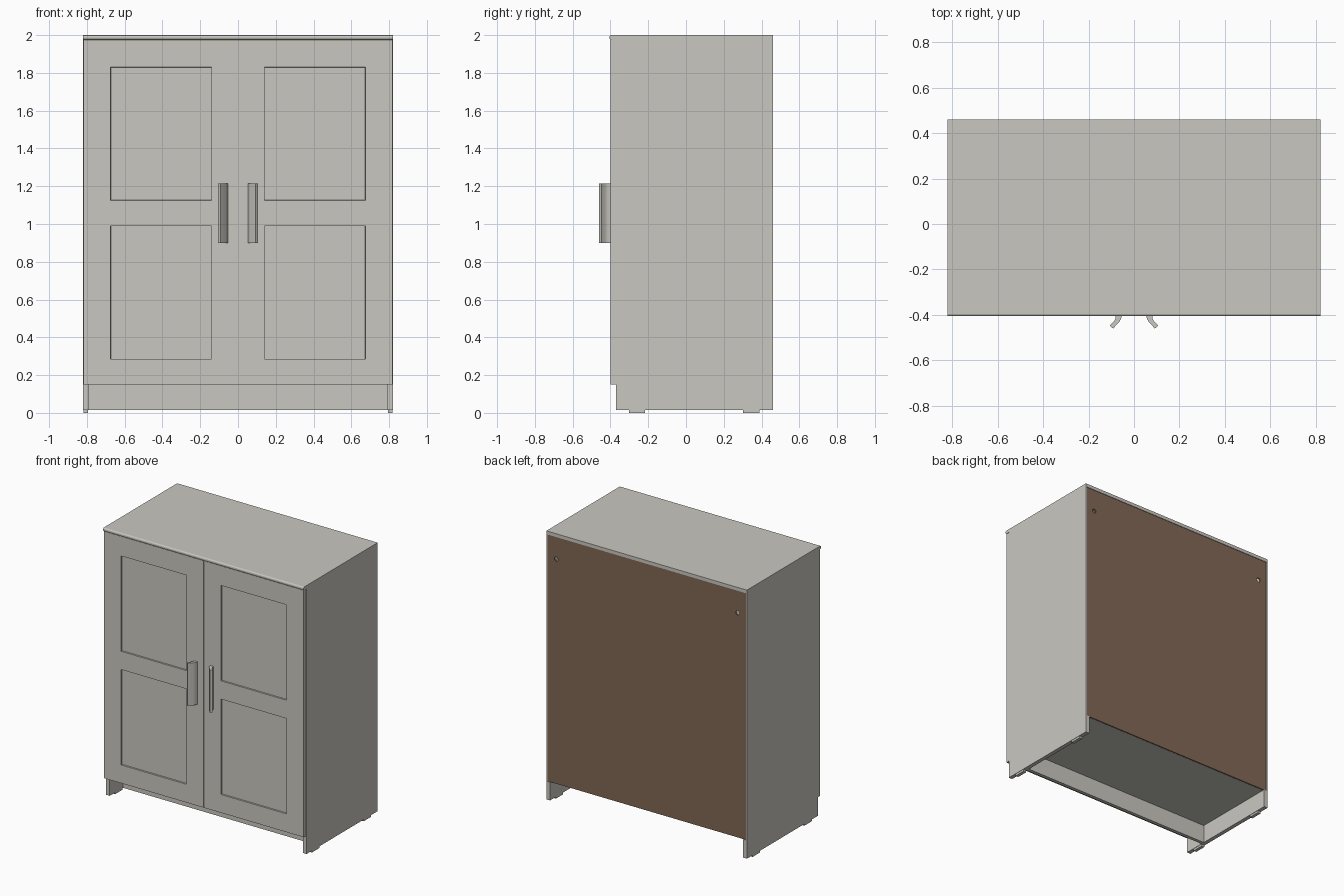
import bpy, bmesh
from mathutils import Vector

if "Cube" in bpy.data.objects:
    bpy.data.objects.remove(bpy.data.objects["Cube"])


def material(name, rgb):
    m = bpy.data.materials.new(name)
    m.use_nodes = True
    m.diffuse_color = (*rgb, 1)
    m.node_tree.nodes["Principled BSDF"].inputs["Base Color"].default_value = (*rgb, 1)
    return m


WHITE = material("warm_white_paint", (0.584, 0.575, 0.53))
BROWN = material("brown_hardboard", (0.22, 0.14, 0.09))


def finish(name, bm, mat):
    bmesh.ops.recalc_face_normals(bm, faces=bm.faces)
    me = bpy.data.meshes.new(name)
    bm.to_mesh(me)
    bm.free()
    me.materials.append(mat)
    ob = bpy.data.objects.new(name, me)
    bpy.context.collection.objects.link(ob)
    return ob


def add_box(bm, x, y, z):
    lo, hi = Vector((x[0], y[0], z[0])), Vector((x[1], y[1], z[1]))
    verts = bmesh.ops.create_cube(bm, size=1)["verts"]
    for v in verts:
        v.co = (lo + hi) / 2 + v.co * (hi - lo)
    return verts


def box(name, x, y, z, mat=WHITE):
    bm = bmesh.new()
    add_box(bm, x, y, z)
    return finish(name, bm, mat)


def add_prism(bm, points, offset):
    """Closed profile of 3D points pushed along an offset."""
    face = bm.faces.new([bm.verts.new(p) for p in points])
    ext = bmesh.ops.extrude_face_region(bm, geom=[face])["geom"]
    moved = [g for g in ext if isinstance(g, bmesh.types.BMVert)]
    bmesh.ops.translate(bm, vec=offset, verts=moved)


FRONT, CARCASS, BACK = -0.40, -0.37, 0.46
INNER, SKIN, OUTER = 0.79, 0.812, 0.82
UNDER, TOP = 0.15, 1.975

# Top board with a softly rounded front lip
top = box("top_board", (-OUTER, OUTER), (-0.405, BACK), (TOP, 2.0))
bm = bmesh.new()
bm.from_mesh(top.data)
lip = [e for e in bm.edges if all(v.co.y < FRONT for v in e.verts)
       and abs(e.verts[0].co.x - e.verts[1].co.x) > 1]
bmesh.ops.bevel(bm, geom=lip, offset=0.01, segments=4, profile=0.5, affect='EDGES')
bm.to_mesh(top.data)
bm.free()

# Carcass boards between the sides
box("bottom_board", (-INNER, INNER), (CARCASS, 0.445), (UNDER, 0.18))
box("middle_shelf", (-INNER, INNER), (-0.34, 0.44), (1.04, 1.07))
box("plinth", (-INNER, INNER), (-0.215, -0.19), (0.015, UNDER))


def door(name, s):
    """Slab with two recessed panels in its front face."""
    bm = bmesh.new()
    add_box(bm, (0.001, OUTER - 0.003), (FRONT, CARCASS), (UNDER, TOP))
    cuts = [((x, 0, 0), (1, 0, 0)) for x in (0.14, 0.675)]
    cuts += [((0, 0, z), (0, 0, 1)) for z in (0.285, 0.99, 1.125, 1.83)]
    for co, no in cuts:
        bmesh.ops.bisect_plane(bm, geom=bm.verts[:] + bm.edges[:] + bm.faces[:],
                               plane_co=co, plane_no=no)
    bm.normal_update()
    panels = []
    for f in bm.faces:
        c = f.calc_center_median()
        in_z = 0.285 < c.z < 0.99 or 1.125 < c.z < 1.83
        if f.normal.y < -0.9 and 0.14 < c.x < 0.675 and in_z:
            panels.append(f)
    bmesh.ops.inset_individual(bm, faces=panels, thickness=0.002, depth=-0.01)
    for v in bm.verts:
        v.co.x *= s
    return finish(name, bm, WHITE)


for side, s in (("left", 1), ("right", -1)):
    # Side panel: notched at the toe, rabbeted behind for the back sheet
    bm = bmesh.new()
    core = [(CARCASS, 0.015), (BACK, 0.015), (BACK, UNDER), (0.445, UNDER),
            (0.445, TOP), (CARCASS, TOP)]
    skin = [(CARCASS, 0.015), (BACK, 0.015), (BACK, TOP), (CARCASS, TOP)]
    add_prism(bm, [(s * INNER, y, z) for y, z in core], (s * (SKIN - INNER), 0, 0))
    add_prism(bm, [(s * SKIN, y, z) for y, z in skin], (s * (OUTER - SKIN), 0, 0))
    finish(side + "_side_panel", bm, WHITE)

    door(side + "_door", s)

    # Hooked pull, bending outwards
    hook = [(0.053, FRONT), (0.057, -0.418), (0.066, -0.432), (0.092, -0.46),
            (0.106, -0.447), (0.088, -0.428), (0.082, -0.416), (0.08, FRONT)]
    bm = bmesh.new()
    add_prism(bm, [(s * x, y, 0.9) for x, y in hook], (0, 0, 0.315))
    pull = finish(side + "_handle", bm, WHITE)
    bpy.ops.object.select_all(action='DESELECT')
    pull.select_set(True)
    bpy.context.view_layer.objects.active = pull
    bpy.ops.object.shade_smooth_by_angle(angle=0.6)

    # Glide pads under the side panel
    for place, y in (("front", -0.26), ("rear", 0.345)):
        xs = sorted((s * 0.793, s * 0.817))
        box(f"{side}_{place}_glide", xs, (y - 0.043, y + 0.043), (0, 0.015))

# Back sheet with two fixing holes
back = box("back_sheet", (-SKIN, SKIN), (0.446, 0.456), (UNDER, TOP), BROWN)
for side, x in (("left", 0.742), ("right", -0.742)):
    bpy.ops.mesh.primitive_cylinder_add(vertices=16, radius=0.016, depth=0.1,
                                        location=(x, 0.45, 1.81),
                                        rotation=(1.5708, 0, 0))
    cutter = bpy.context.object
    cutter.name = side + "_hole_cutter"
    cutter.data.materials.append(BROWN)
    mod = back.modifiers.new("hole", 'BOOLEAN')
    mod.operation = 'DIFFERENCE'
    mod.solver = 'EXACT'
    mod.object = cutter
    bpy.context.view_layer.objects.active = back
    bpy.ops.object.modifier_apply(modifier=mod.name)
    bpy.data.objects.remove(cutter)
